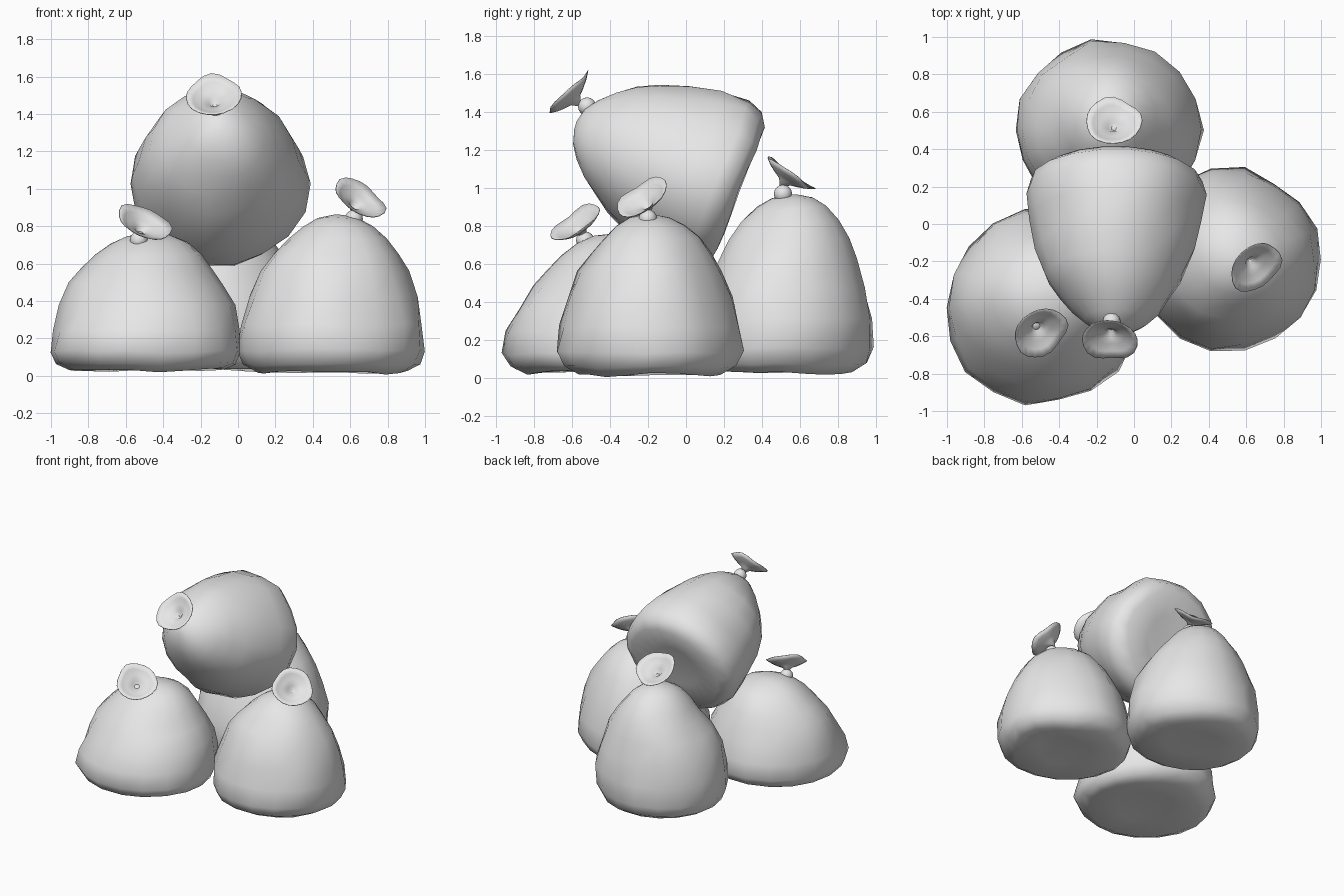
import bpy, bmesh, math
from mathutils import Vector, noise

cube = bpy.data.objects.get("Cube")
if cube:
    bpy.data.objects.remove(cube)

cloth = bpy.data.materials.new("grey_cloth")
cloth.use_nodes = True
grey = (0.8, 0.8, 0.8, 1)
cloth.diffuse_color = grey
cloth.node_tree.nodes["Principled BSDF"].inputs["Base Color"].default_value = grey

# Profiles as (distance along the axis, radius)
SACK = [(0.02, 0.4), (0, 0.78), (0.05, 0.93), (0.14, 1), (0.3, 0.97), (0.48, 0.89),
        (0.64, 0.77), (0.75, 0.65), (0.85, 0.52), (0.93, 0.37), (0.98, 0.22), (1, 0.05)]
FLARE = [(-0.085, 0.012), (-0.055, 0.035), (-0.04, 0.075), (-0.022, 0.115), (0, 0.15)]


def frame(axis):
    """Two directions square to the axis."""
    axis = Vector(axis).normalized()
    side = Vector((0, 1, 0)).cross(axis) if abs(axis.y) < 0.9 else Vector((1, 0, 0))
    side.normalize()
    return axis, side, axis.cross(side)


def loft(name, rings, caps):
    """Skin a stack of rings, closing the far end where asked."""
    bm = bmesh.new()
    loops = [[bm.verts.new(p) for p in ring] for ring in rings]
    n = len(loops[0])
    for low, high in zip(loops, loops[1:]):
        for i in range(n):
            j = (i + 1) % n
            bm.faces.new((low[i], low[j], high[j], high[i]))
    bm.faces.new(loops[0][::-1])
    if caps:
        bm.faces.new(loops[-1])
    mesh = bpy.data.meshes.new(name)
    bm.to_mesh(mesh)
    bm.free()
    mesh.materials.append(cloth)
    mesh.shade_smooth()
    obj = bpy.data.objects.new(name, mesh)
    bpy.context.collection.objects.link(obj)
    return obj


def sack(name, base, axis, height, radii, tip, taper, seed):
    """Slumped bag whose top leans over toward its tip."""
    base, tip = Vector(base), Vector(tip)
    axis, u, v = frame(axis)
    lean = tip - base - axis * height
    rings = []
    for t, r in SACK:
        r *= 1 - taper * t
        ring = []
        for i in range(18):
            a = math.tau * i / 18
            out = u * math.cos(a) * radii[0] + v * math.sin(a) * radii[1]
            p = base + axis * (height * t) + lean * t ** 2 + out * r
            lump = noise.noise(p * 3.5 + Vector((seed, 0, 0)))
            ring.append(p + out.normalized() * lump * 0.04 * r + axis * lump * 0.02)
        rings.append(ring)
    loft(name, rings, True)


def flare(name, center, axis, seed):
    """Thin wavy bowl of gathered cloth above the tie."""
    center = Vector(center)
    axis, u, v = frame(axis)
    rings = []
    for h, r in FLARE:
        ring = []
        for i in range(20):
            a = math.tau * i / 20
            wave = math.sin(3 * a + seed) * 0.04 + math.sin(5 * a) * 0.02
            out = (u * math.cos(a) + v * math.sin(a)) * r * (1 + wave)
            ring.append(center + axis * (h + wave * r) + out)
        rings.append(ring)
    obj = loft(name, rings, False)
    solid = obj.modifiers.new("thickness", "SOLIDIFY")
    solid.thickness = 0.004


def knot(name, center):
    bpy.ops.mesh.primitive_uv_sphere_add(segments=12, ring_count=8, radius=0.048, location=center)
    obj = bpy.context.object
    obj.name = name
    obj.data.materials.append(cloth)
    obj.data.shade_smooth()


UP = (0, 0, 1)
# name, base, axis, height, radii, tip, taper, knot, flare centre, flare axis
BAGS = [
    ("front_right", (-0.49, -0.45, 0.03), UP, 0.72, (0.525, 0.52),
     (-0.48, -0.36, 0.75), 0, (-0.53, -0.53, 0.725), (-0.5, -0.58, 0.82), (0.45, -0.65, 1)),
    ("front_left", (0.5, -0.19, 0.02), UP, 0.84, (0.51, 0.485),
     (0.54, -0.19, 0.86), 0, (0.62, -0.2, 0.84), (0.65, -0.23, 0.95), (0.65, -0.7, 1)),
    ("rear", (-0.14, 0.5, 0.03), UP, 0.92, (0.5, 0.48),
     (-0.13, 0.56, 0.96), 0, (-0.1, 0.51, 0.97), (-0.11, 0.55, 1.08), (0, 0.7, 1)),
    ("top", (-0.1, 0.28, 0.98), (0, -0.93, 0.37), 0.92, (0.485, 0.475),
     (-0.1, -0.58, 1.33), 0.03, (-0.12, -0.52, 1.43), (-0.13, -0.62, 1.5), (-0.1, -1, 1)),
]
for k, (name, base, axis, height, radii, tip, taper, tie, rim, facing) in enumerate(BAGS):
    sack(name + "_sack", base, axis, height, radii, tip, taper, k * 7)
    knot(name + "_knot", tie)
    flare(name + "_sack_mouth", rim, facing, k)
